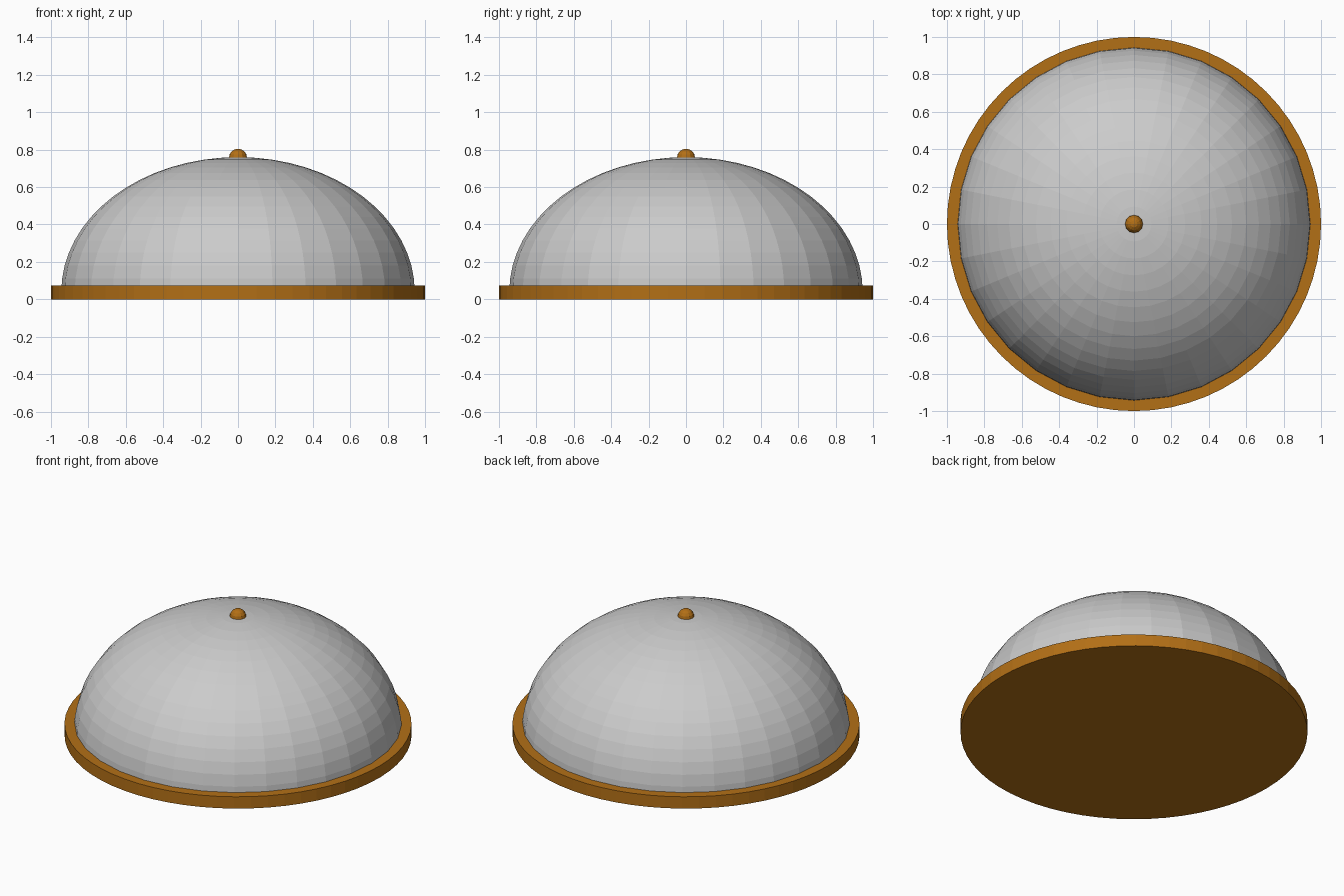
import bpy, bmesh, math

if "Cube" in bpy.data.objects:
    bpy.data.objects.remove(bpy.data.objects["Cube"])

def material(name, color):
    m = bpy.data.materials.new(name)
    m.diffuse_color = color
    m.use_nodes = True
    m.node_tree.nodes["Principled BSDF"].inputs["Base Color"].default_value = m.diffuse_color
    return m

def cut_sphere(name, segs, rings, scale, z, cut):
    # UV sphere with everything below the cut height removed
    bpy.ops.mesh.primitive_uv_sphere_add(segments=segs, ring_count=rings, radius=1)
    ob = bpy.context.object
    ob.name = name
    bm = bmesh.new()
    bm.from_mesh(ob.data)
    for v in bm.verts:
        v.co = (v.co.x * scale[0], v.co.y * scale[0], v.co.z * scale[1] + z)
    bmesh.ops.bisect_plane(bm, geom=bm.verts[:] + bm.edges[:] + bm.faces[:], dist=1e-5,
                           plane_co=(0, 0, cut), plane_no=(0, 0, 1), clear_inner=True)
    bm.to_mesh(ob.data)
    bm.free()
    return ob

amber = material("amber", (0.45, 0.16, 0.008, 1))

# round base plate
bpy.ops.mesh.primitive_cylinder_add(vertices=64, radius=1, depth=0.075, location=(0, 0, 0.0375))
base = bpy.context.object
base.name = "base_plate"
base.data.materials.append(amber)

# faceted dome
cut_sphere("dome", 32, 32, (0.945, 0.72), 0.04, 0.04)

# small knob on top
knob = cut_sphere("top_knob", 12, 8, (0.048, 0.048), 0.757, 0.70)
knob.data.materials.append(amber)
